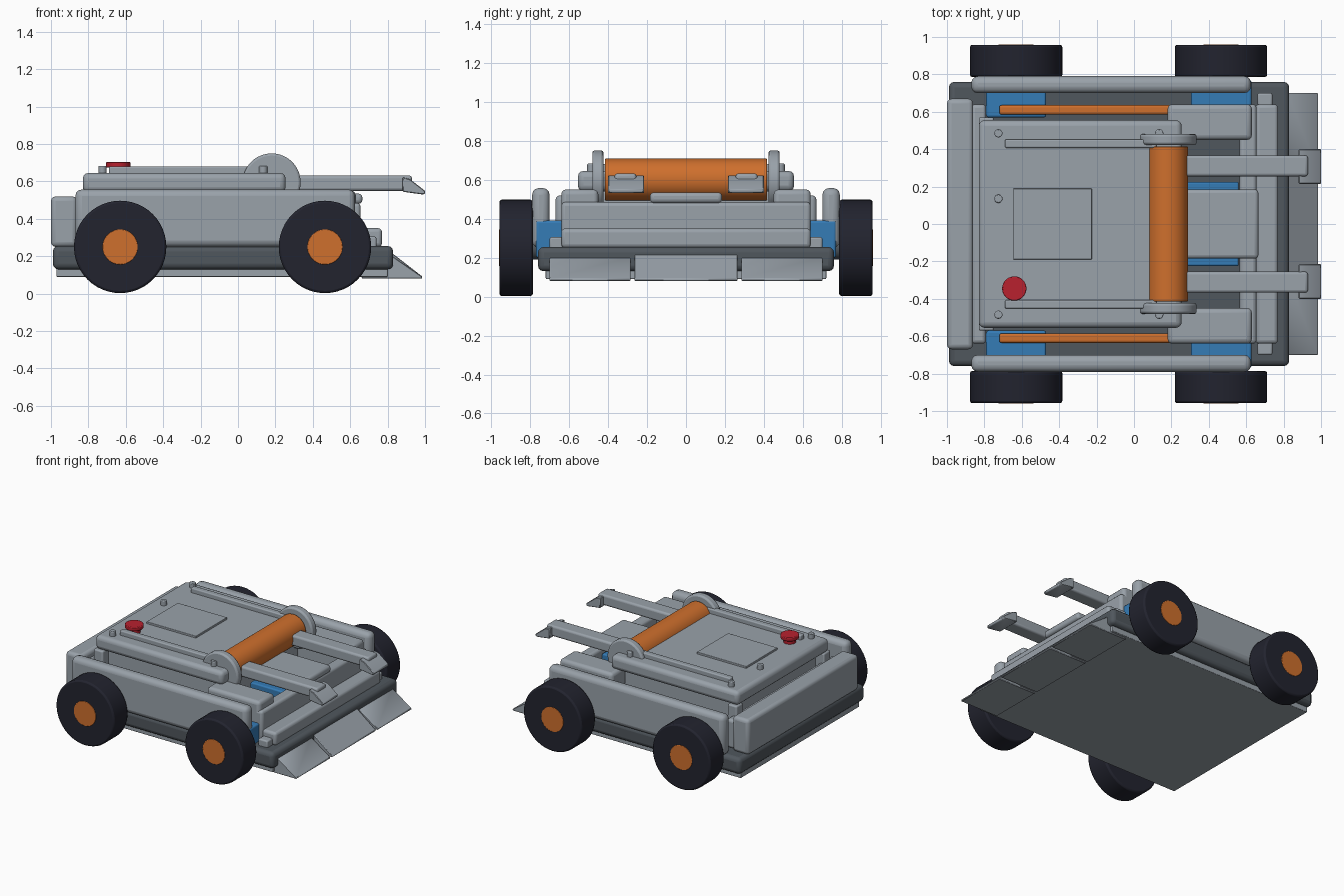
import bpy, bmesh, math
from mathutils import Matrix

if "Cube" in bpy.data.objects:
    bpy.data.objects.remove(bpy.data.objects["Cube"], do_unlink=True)


def make_mat(name, rgb):
    m = bpy.data.materials.new(name)
    m.use_nodes = True
    m.diffuse_color = (*rgb, 1)
    m.node_tree.nodes["Principled BSDF"].inputs["Base Color"].default_value = (*rgb, 1)
    return m


GREY = make_mat("light grey", (0.32, 0.36, 0.40))
DARK = make_mat("slate", (0.08, 0.095, 0.11))
TYRE = make_mat("tyre black", (0.016, 0.017, 0.028))
ORANGE = make_mat("orange", (0.62, 0.16, 0.026))
BLUE = make_mat("blue", (0.035, 0.2, 0.47))
RED = make_mat("red", (0.48, 0.015, 0.028))


def finish(name, bm, mat, bevel, segments=3):
    bmesh.ops.recalc_face_normals(bm, faces=bm.faces)
    me = bpy.data.meshes.new(name)
    bm.to_mesh(me)
    bm.free()
    ob = bpy.data.objects.new(name, me)
    bpy.context.collection.objects.link(ob)
    me.materials.append(mat)
    if bevel:
        mod = ob.modifiers.new("Bevel", "BEVEL")
        mod.width, mod.segments = bevel, segments
        mod.limit_method, mod.angle_limit = "ANGLE", math.radians(30)
    bpy.ops.object.select_all(action="DESELECT")
    ob.select_set(True)
    bpy.context.view_layer.objects.active = ob
    bpy.ops.object.shade_smooth_by_angle(angle=math.radians(35))
    return ob


def box(name, x, y, z, mat=GREY, bevel=0.02):
    bm = bmesh.new()
    bmesh.ops.create_cube(bm, size=1)
    for v in bm.verts:
        for i, (lo, hi) in enumerate((x, y, z)):
            v.co[i] = lo if v.co[i] < 0 else hi
    return finish(name, bm, mat, bevel)


def cylinder(name, centre, radius, depth, axis, mat=GREY, bevel=0.01):
    bm = bmesh.new()
    bmesh.ops.create_cone(bm, cap_ends=True, segments=48, radius1=radius,
                          radius2=radius, depth=depth)
    if axis == "Y":
        bm.transform(Matrix.Rotation(math.pi / 2, 4, "X"))
    bm.transform(Matrix.Translation(centre))
    return finish(name, bm, mat, bevel, 2)


def extrude_y(name, profile, y, mat=GREY, bevel=0.004):
    bm = bmesh.new()
    face = bm.faces.new([bm.verts.new((px, y[0], pz)) for px, pz in profile])
    new = bmesh.ops.extrude_face_region(bm, geom=[face])["geom"]
    bmesh.ops.translate(bm, vec=(0, y[1] - y[0], 0),
                        verts=[g for g in new if isinstance(g, bmesh.types.BMVert)])
    return finish(name, bm, mat, bevel, 1)


def span(s, a, b):
    return tuple(sorted((s * a, s * b)))


# Chassis
box("bottom_plate", (-0.97, 0.80), (-0.72, 0.72), (0.09, 0.14), bevel=0.005)
box("chassis_frame", (-0.99, 0.83), (-0.76, 0.76), (0.13, 0.255), DARK, 0.03)
box("back_panel", (-1.0, -0.86), (-0.67, 0.67), (0.25, 0.52), bevel=0.025)
box("back_crossmember", (-0.87, -0.79), (-0.64, 0.64), (0.25, 0.47))
box("front_crossmember", (0.565, 0.655), (-0.64, 0.64), (0.25, 0.485))
box("front_bumper", (0.65, 0.77), (-0.64, 0.64), (0.25, 0.35))
box("centre_motor", (0.26, 0.56), (-0.225, 0.225), (0.25, 0.45), BLUE, 0.01)
box("centre_cover", (0.22, 0.665), (-0.185, 0.185), (0.48, 0.535))

# Top deck
box("deck", (-0.83, 0.255), (-0.555, 0.555), (0.54, 0.645), bevel=0.03)
box("deck_support", (-0.76, 0.18), (-0.50, 0.50), (0.25, 0.55))
box("deck_hatch", (-0.645, -0.225), (-0.19, 0.19), (0.64, 0.66), bevel=0.004)
cylinder("button_stem", (-0.64, -0.345, 0.66), 0.045, 0.05, "Z", RED, 0)
cylinder("button_cap", (-0.64, -0.345, 0.69), 0.065, 0.03, "Z", RED, 0.005)
cylinder("side_screw", (-0.725, 0.135, 0.66), 0.022, 0.04, "Z", bevel=0.005)

# Roller
cylinder("roller", (0.18, 0, 0.6), 0.108, 0.83, "Y", ORANGE, 0.004)

# Ramp flaps
for name, y, lift in (("right_flap", (-0.70, -0.285), 0),
                      ("centre_flap", (-0.265, 0.265), 0.015),
                      ("left_flap", (0.285, 0.70), 0)):
    extrude_y(name, [(0.66, 0.08), (0.985, 0.08), (0.985, 0.092),
                     (0.82, 0.205 + lift), (0.70, 0.205 + lift)], y)

# Mirrored parts
for side, s in (("left", 1), ("right", -1)):
    box(side + "_side_panel", (-0.87, 0.625), span(s, 0.70, 0.79), (0.25, 0.557), bevel=0.035)
    box(side + "_pod", (0.18, 0.63), span(s, 0.45, 0.64), (0.25, 0.55), bevel=0.025)
    box(side + "_side_strip", (-0.72, 0.20), span(s, 0.585, 0.635), (0.36, 0.42), ORANGE, 0.012)
    box(side + "_corner_post", (-0.83, -0.75), span(s, 0.49, 0.57), (0.25, 0.545), bevel=0.01)
    box(side + "_bumper_end", (0.66, 0.74), span(s, 0.63, 0.70), (0.24, 0.305), bevel=0.01)
    box(side + "_deck_rail", (-0.69, 0.12), span(s, 0.407, 0.452), (0.635, 0.68), bevel=0.008)
    cylinder(side + "_roller_disc", (0.18, s * 0.452, 0.595), 0.155, 0.058, "Y", bevel=0.012)
    for place, x in (("front", 0.135), ("back", -0.725)):
        cylinder(f"{side}_{place}_screw", (x, s * 0.485, 0.66), 0.022, 0.045, "Z", bevel=0.005)

    # Fork arm with wedge tip
    box(side + "_arm", (0.24, 0.93), span(s, 0.255, 0.367), (0.55, 0.632), bevel=0.015)
    extrude_y(side + "_arm_tip", [(0.88, 0.545), (0.99, 0.53), (1.0, 0.535),
                                  (1.0, 0.55), (0.92, 0.612), (0.88, 0.622)],
              span(s, 0.215, 0.40))

    # Wheels and motors
    for place, x, mx in (("back", -0.63, (-0.79, -0.47)), ("front", 0.465, (0.305, 0.628))):
        tag = f"{side}_{place}_"
        box(tag + "motor", mx, span(s, 0.57, 0.77), (0.2, 0.39), BLUE, 0.012)
        cylinder(tag + "axle", (x, s * 0.77, 0.25), 0.06, 0.1, "Y", DARK, 0)
        cylinder(tag + "tyre", (x, s * 0.872, 0.25), 0.247, 0.172, "Y", TYRE, 0.012)
        cylinder(tag + "hub", (x, s * 0.875, 0.25), 0.094, 0.17, "Y", ORANGE, 0.002)
